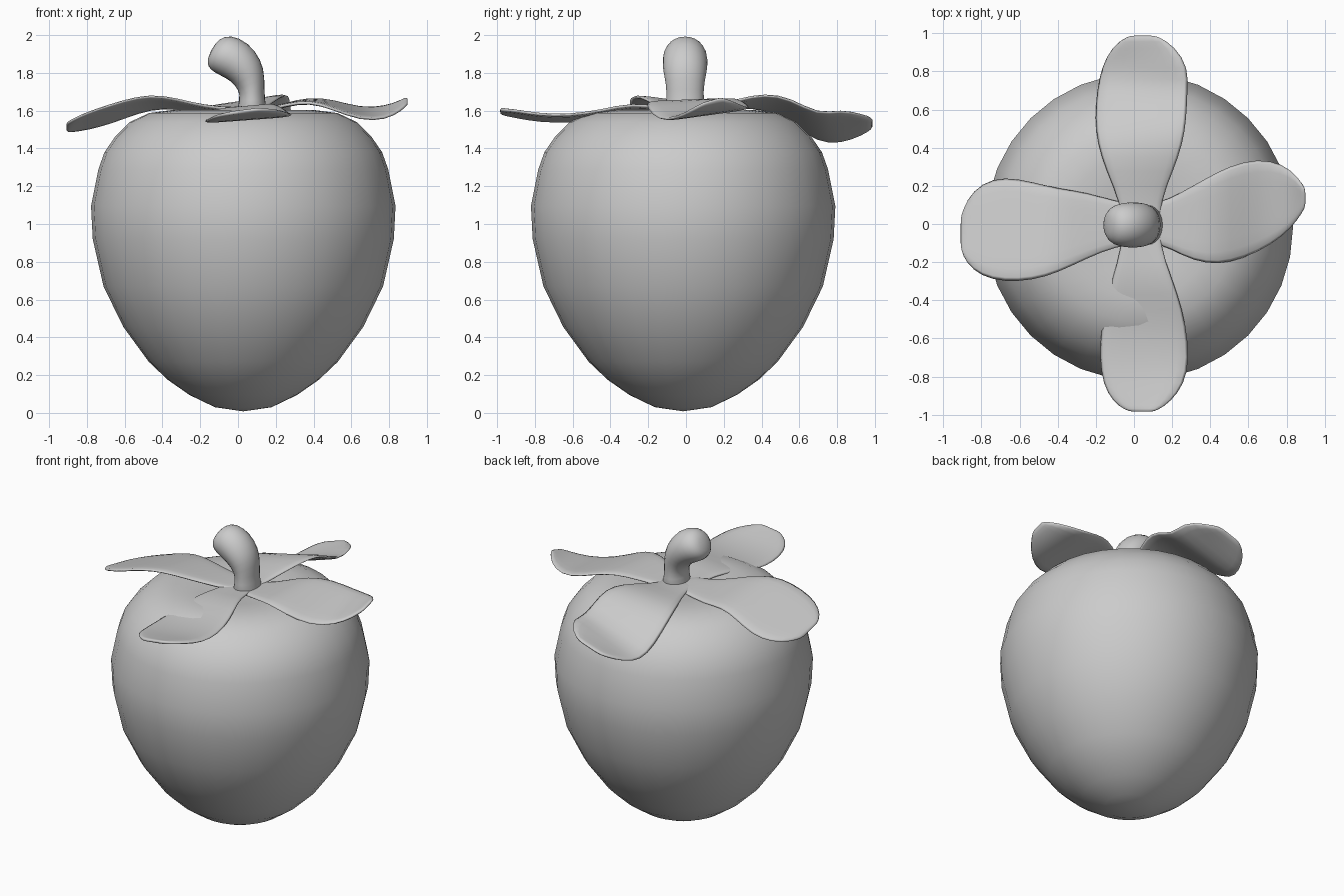
import bpy, bmesh
from math import sin, cos, pi


def make_object(name, bm, subdiv=0, thickness=0):
    bmesh.ops.recalc_face_normals(bm, faces=bm.faces)
    for f in bm.faces:
        f.smooth = True
    me = bpy.data.meshes.new(name)
    bm.to_mesh(me)
    bm.free()
    ob = bpy.data.objects.new(name, me)
    bpy.context.collection.objects.link(ob)
    if thickness:
        m = ob.modifiers.new("thickness", 'SOLIDIFY')
        m.thickness = thickness
        m.offset = 0
    if subdiv:
        m = ob.modifiers.new("smooth", 'SUBSURF')
        m.levels = m.render_levels = subdiv
    return ob


def bridge(bm, rows, closed):
    n = len(rows[0])
    for a, b in zip(rows, rows[1:]):
        for i in range(n if closed else n - 1):
            j = (i + 1) % n
            bm.faces.new((a[i], a[j], b[j], b[i]))


def fan(bm, ring, tip):
    v = bm.verts.new(tip)
    for i in range(len(ring)):
        bm.faces.new((ring[i], ring[(i + 1) % len(ring)], v))


# Fruit: revolved (radius, height) profile
CX, CY, N = 0.028, -0.015, 32
profile = [(.15, .03), (.285, .095), (.40, .175), (.50, .27), (.635, .455), (.74, .67),
           (.797, .92), (.806, 1.095), (.767, 1.29), (.735, 1.38), (.68, 1.46),
           (.60, 1.54), (.50, 1.587), (.38, 1.603), (.25, 1.595), (.12, 1.575)]
bm = bmesh.new()
rings = [[bm.verts.new((CX + r * cos(2 * pi * i / N), CY + r * sin(2 * pi * i / N), z))
          for i in range(N)] for r, z in profile]
bridge(bm, rings, True)
fan(bm, rings[0], (CX, CY, .008))
fan(bm, rings[-1], (CX, CY, 1.565))
make_object("fruit", bm)


# Leaves: rows of (distance out, low edge, high edge, z of low edge, z of high edge)
def leaf(name, axis, sign, rows):
    bm = bmesh.new()
    grid = []
    for d, lo, hi, zl, zh in rows:
        line = []
        for k in range(5):
            t = k / 4
            w, z = lo + (hi - lo) * t, zl + (zh - zl) * t
            line.append(bm.verts.new((sign * d, w, z) if axis == 'x' else (w, sign * d, z)))
        grid.append(line)
    bridge(bm, grid, False)
    make_object(name, bm, 1, .022)


leaf("leaf_left", 'x', -1, [
    (-.06, -.10, .10, 1.61, 1.61), (.10, -.12, .12, 1.61, 1.60), (.25, -.185, .17, 1.64, 1.60),
    (.40, -.26, .19, 1.68, 1.62), (.53, -.30, .225, 1.675, 1.59), (.68, -.31, .255, 1.63, 1.53),
    (.80, -.28, .22, 1.59, 1.50), (.88, -.21, .13, 1.55, 1.49), (.91, -.13, .03, 1.53, 1.49)])
leaf("leaf_right", 'x', 1, [
    (-.02, -.10, .10, 1.61, 1.61), (.14, -.10, .11, 1.60, 1.60), (.25, -.17, .17, 1.63, 1.63),
    (.38, -.215, .245, 1.65, 1.665), (.50, -.21, .31, 1.61, 1.655), (.65, -.155, .35, 1.55, 1.61),
    (.78, -.07, .32, 1.555, 1.62), (.86, .02, .25, 1.60, 1.65), (.90, .09, .18, 1.64, 1.67)])
leaf("leaf_front", 'y', -1, [
    (-.04, -.06, .14, 1.61, 1.61), (.12, -.065, .14, 1.60, 1.61), (.28, -.115, .20, 1.61, 1.64),
    (.45, -.16, .26, 1.56, 1.60), (.62, -.185, .29, 1.54, 1.575), (.78, -.18, .29, 1.545, 1.58),
    (.89, -.145, .235, 1.565, 1.60), (.96, -.08, .16, 1.58, 1.605), (.985, -.02, .10, 1.59, 1.61)])
leaf("leaf_back", 'y', 1, [
    (-.04, -.06, .14, 1.61, 1.61), (.12, -.075, .14, 1.605, 1.61), (.28, -.15, .21, 1.62, 1.66),
    (.42, -.195, .26, 1.61, 1.69), (.55, -.21, .28, 1.54, 1.67), (.70, -.20, .285, 1.43, 1.58),
    (.82, -.175, .29, 1.425, 1.61), (.93, -.12, .22, 1.47, 1.58), (.99, -.03, .12, 1.51, 1.56)])

# Stem: elliptical rings from (left x, left z, right x, right z, half depth)
sections = [(-.02, 1.58, .17, 1.58, .12), (.01, 1.66, .14, 1.65, .10), (0, 1.71, .146, 1.78, .105),
            (-.04, 1.755, .128, 1.87, .122), (-.10, 1.785, .06, 1.965, .126),
            (-.148, 1.81, -.04, 2.008, .115), (-.168, 1.85, -.10, 1.982, .075)]
bm = bmesh.new()
rings = []
for lx, lz, rx, rz, h in sections:
    rings.append([bm.verts.new(((lx + rx) / 2 + (rx - lx) / 2 * cos(a), -.005 + h * sin(a),
                                (lz + rz) / 2 + (rz - lz) / 2 * cos(a)))
                  for a in (2 * pi * i / 12 for i in range(12))])
bridge(bm, rings, True)
fan(bm, rings[0], (.075, -.005, 1.58))
fan(bm, rings[-1], (-.145, -.005, 1.922))
make_object("stem", bm, 1)
